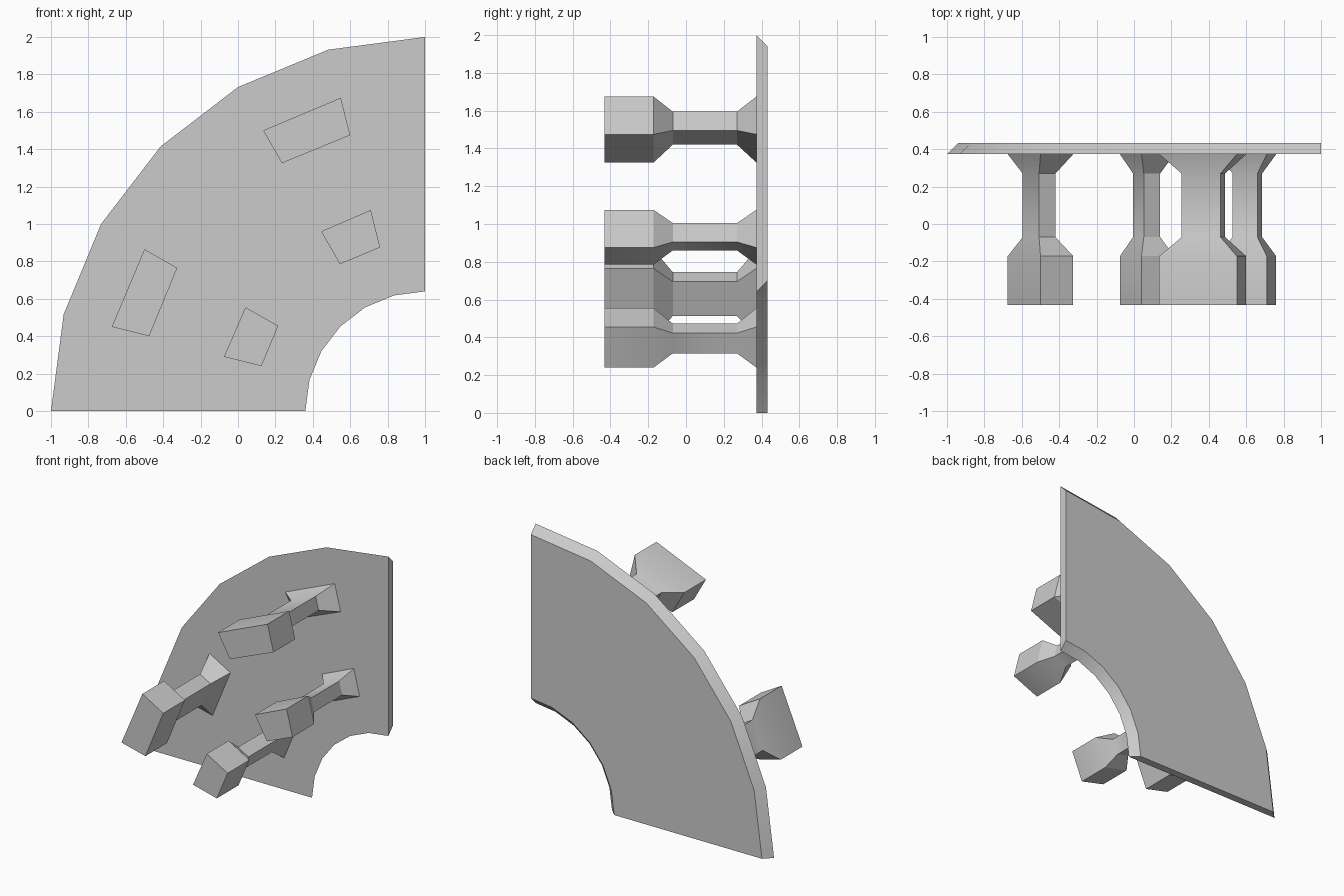
import bpy
from math import sin, cos, radians

if "Cube" in bpy.data.objects:
    bpy.data.objects.remove(bpy.data.objects["Cube"])


def make_object(name, verts, faces):
    mesh = bpy.data.meshes.new(name)
    mesh.from_pydata(verts, [], faces)
    obj = bpy.data.objects.new(name, mesh)
    bpy.context.collection.objects.link(obj)
    # consistent outward normals
    bpy.ops.object.select_all(action='DESELECT')
    obj.select_set(True)
    bpy.context.view_layer.objects.active = obj
    bpy.ops.object.mode_set(mode='EDIT')
    bpy.ops.mesh.select_all(action='SELECT')
    bpy.ops.mesh.normals_make_consistent(inside=False)
    bpy.ops.object.mode_set(mode='OBJECT')
    bpy.ops.object.shade_smooth_by_angle(angle=radians(30))
    return obj


def loft(name, rings):
    # rings of equal vertex count joined by quads, capped at both ends
    n = len(rings[0])
    verts = [v for ring in rings for v in ring]
    faces = [(k * n + i, k * n + (i + 1) % n, (k + 1) * n + (i + 1) % n, (k + 1) * n + i)
             for k in range(len(rings) - 1) for i in range(n)]
    faces += [tuple(range(n)), tuple(range(len(verts) - n, len(verts)))]
    return make_object(name, verts, faces)


# Backplate: quarter ring around (1, 0) with bevelled curved rims
STEPS = 6


def arc(radius, y):
    return [(1 - radius * cos(radians(90 * i / STEPS)), y,
             radius * sin(radians(90 * i / STEPS))) for i in range(STEPS + 1)]


m = STEPS + 1
verts = arc(2.0, 0.373) + arc(0.64, 0.373) + arc(1.94, 0.432) + arc(0.70, 0.432)
faces = []
for i in range(STEPS):
    for a, b in ((0, 1), (1, 3), (3, 2), (2, 0)):
        faces.append((a * m + i, a * m + i + 1, b * m + i + 1, b * m + i))
for i in (0, STEPS):
    faces.append((i, m + i, 3 * m + i, 2 * m + i))
make_object("backplate", verts, faces)

# Waisted pegs: full block, narrow neck, flared foot on the plate
PEG_SECTIONS = [(-0.432, 1), (-0.172, 1), (-0.07, 0.5), (0.27, 0.5), (0.373, 1)]


def peg(name, quad, center):
    cx, cz = center
    loft(name, [[(cx + (x - cx) * s, y, cz + (z - cz) * s) for x, z in quad]
                for y, s in PEG_SECTIONS])


def mirrored(p):
    # reflect across the plate's diagonal
    return (1 - p[1], 1 - p[0])


pegs = {
    "outer_peg": ([(0.135, 1.50), (0.55, 1.675), (0.60, 1.475), (0.235, 1.325)], (0.375, 1.515)),
    "inner_peg": ([(0.445, 0.96), (0.71, 1.075), (0.76, 0.875), (0.545, 0.785)], (0.61, 0.935)),
}
for name, (quad, center) in pegs.items():
    peg(name + "_upper", quad, center)
    peg(name + "_lower", [mirrored(p) for p in quad], mirrored(center))
